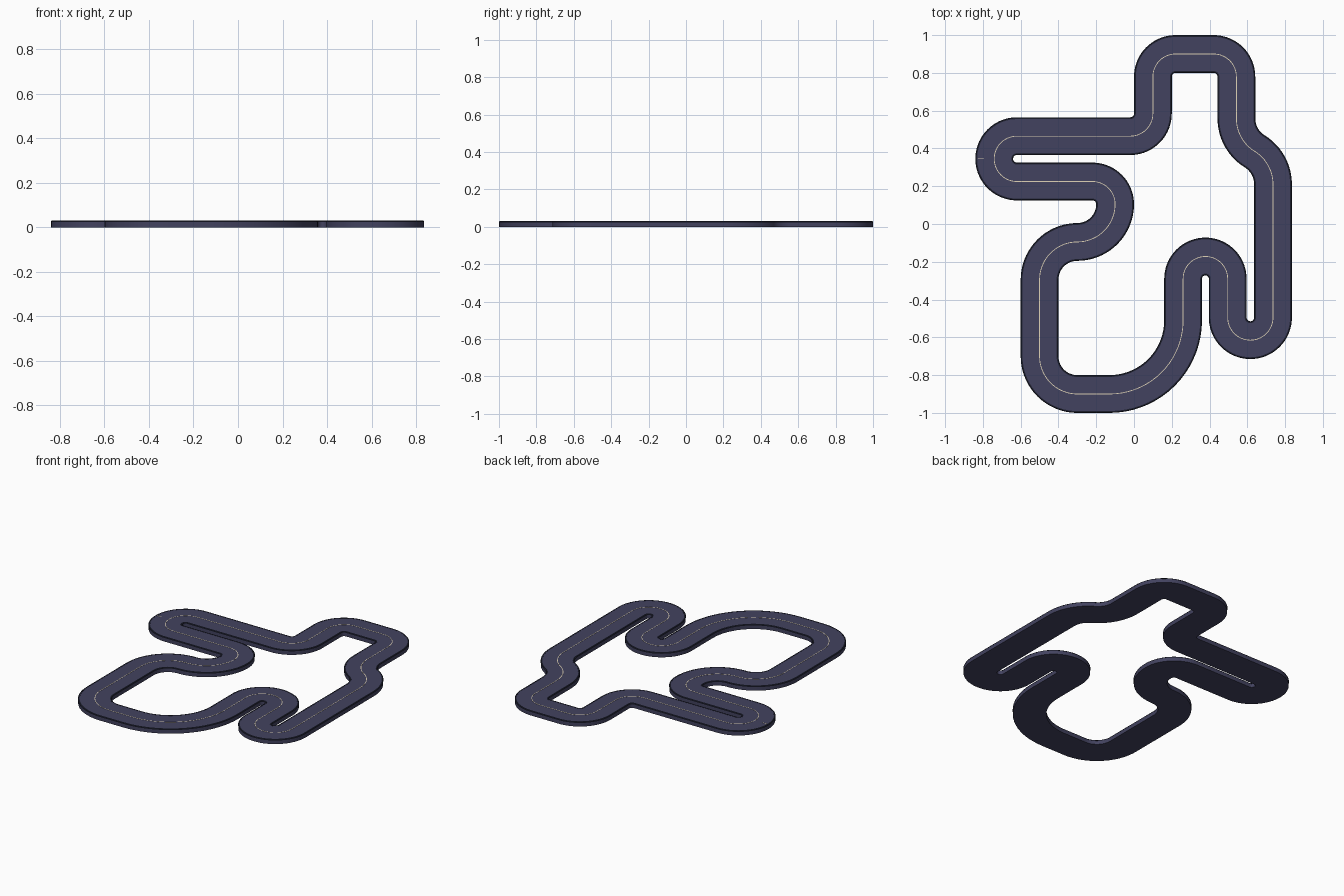
import bpy, bmesh
from math import radians, cos, sin, ceil

if "Cube" in bpy.data.objects:
    bpy.data.objects.remove(bpy.data.objects["Cube"])

HALF = 0.099   # half road width
TOP = 0.029    # road surface height

# Centreline arcs: centre x, centre y, radius, start angle, end angle
ARCS = [
    (-0.30, -0.70, 0.200, 180, 270), (-0.13, -0.51, 0.390, 270, 360),
    (0.378, -0.29, 0.118, 180, 0), (0.616, -0.495, 0.120, 180, 360),
    (0.530, 0.21, 0.206, 0, 58), (0.748, 0.559, 0.206, 238, 180),
    (0.422, 0.78, 0.120, 0, 90), (0.220, 0.78, 0.120, 90, 180),
    (-0.02, 0.585, 0.120, 0, -90), (-0.62, 0.345, 0.120, 90, 270),
    (-0.22, 0.105, 0.120, 90, 0), (-0.30, 0.105, 0.200, 0, -90),
    (-0.30, -0.295, 0.200, 90, 180),
]


def material(name, color):
    m = bpy.data.materials.new(name)
    m.diffuse_color = (*color, 1)
    m.use_nodes = True
    m.node_tree.nodes["Principled BSDF"].inputs["Base Color"].default_value = m.diffuse_color
    return m


def centreline():
    pts = []
    for cx, cy, r, a0, a1 in ARCS:
        n = ceil(abs(a1 - a0) / 5)
        side = 1 if a1 > a0 else -1
        for i in range(n + 1):
            a = radians(a0 + (a1 - a0) * i / n)
            x, y = cx + r * cos(a), cy + r * sin(a)
            if pts and abs(x - pts[-1][0]) + abs(y - pts[-1][1]) < 0.005:
                continue
            pts.append((x, y, side * cos(a), side * sin(a)))
    return pts


PATH = centreline()


def finish(name, bm, mat):
    bmesh.ops.recalc_face_normals(bm, faces=bm.faces)
    me = bpy.data.meshes.new(name)
    bm.to_mesh(me)
    bm.free()
    ob = bpy.data.objects.new(name, me)
    bpy.context.collection.objects.link(ob)
    me.materials.append(mat)
    bpy.ops.object.select_all(action='DESELECT')
    bpy.context.view_layer.objects.active = ob
    ob.select_set(True)
    bpy.ops.object.shade_smooth_by_angle(angle=radians(30))
    return ob


def sweep(name, profile, mat):
    """Sweep a closed (sideways offset, height) profile round the circuit."""
    bm = bmesh.new()
    rings = [[bm.verts.new((x + nx * o, y + ny * o, z)) for o, z in profile]
             for x, y, nx, ny in PATH]
    k = len(profile)
    for i, ring in enumerate(rings):
        nxt = rings[(i + 1) % len(rings)]
        for j in range(k):
            bm.faces.new((ring[j], ring[(j + 1) % k], nxt[(j + 1) % k], nxt[j]))
    return finish(name, bm, mat)


road = material("road_blue", (0.055, 0.055, 0.115))
edge = material("edge_dark", (0.018, 0.02, 0.04))
cream = material("line_cream", (0.75, 0.66, 0.48))

# Road slab
sweep("road_slab", [(-HALF, 0), (HALF, 0), (HALF, TOP - 0.004),
                    (HALF - 0.006, TOP), (-HALF + 0.006, TOP),
                    (-HALF, TOP - 0.004)], road)

# Dark edge trims on both sides
for side, label in ((1, "outer"), (-1, "inner")):
    sweep(label + "_edge_trim",
          [(side * (HALF - 0.009), TOP - 0.003), (side * (HALF + 0.001), TOP - 0.005),
           (side * (HALF + 0.001), TOP - 0.002), (side * (HALF - 0.003), TOP + 0.001),
           (side * (HALF - 0.009), TOP + 0.001)], edge)

# Painted centre line
sweep("centre_line", [(-0.002, TOP - 0.002), (0.002, TOP - 0.002),
                      (0.002, TOP + 0.001), (-0.002, TOP + 0.001)], cream)

# Small start mark at the left hairpin
bm = bmesh.new()
bmesh.ops.create_cube(bm, size=1)
for v in bm.verts:
    v.co = (-0.810 + v.co.x * 0.032, 0.345 + v.co.y * 0.004, TOP - 0.0005 + v.co.z * 0.003)
finish("start_mark", bm, cream)
